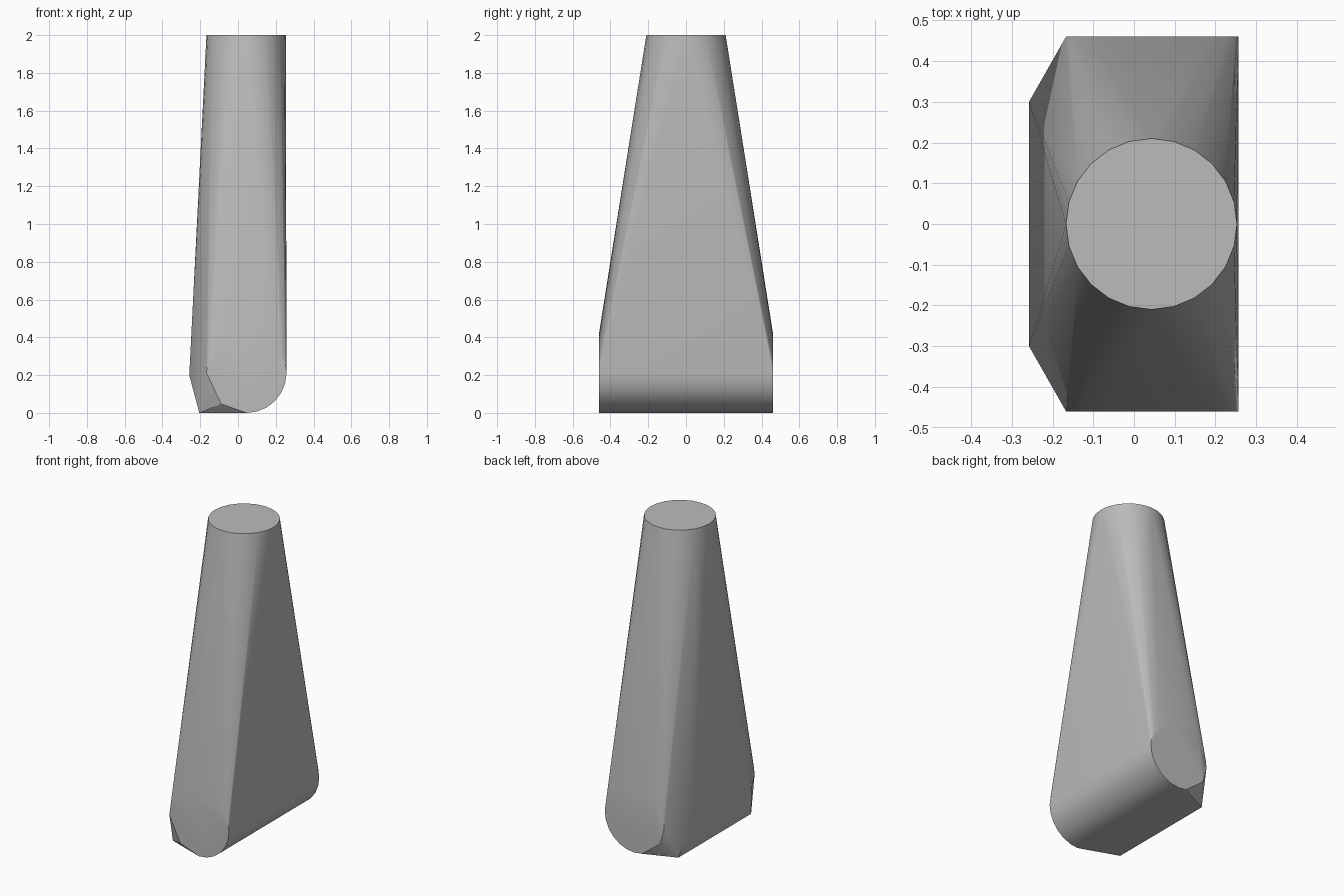
import bpy
import bmesh
from math import cos, sin, radians

cube = bpy.data.objects.get("Cube")
if cube:
    bpy.data.objects.remove(cube, do_unlink=True)


def make_material(name, colour):
    mat = bpy.data.materials.new(name)
    mat.use_nodes = True
    mat.diffuse_color = colour
    mat.node_tree.nodes["Principled BSDF"].inputs["Base Color"].default_value = colour
    return mat


def hull_object(name, points, mat):
    bm = bmesh.new()
    for p in points:
        bm.verts.new(p)
    res = bmesh.ops.convex_hull(bm, input=bm.verts[:])
    loose = {g for g in res["geom_interior"] + res["geom_unused"]
             if isinstance(g, bmesh.types.BMVert) and g.is_valid and not g.link_faces}
    bmesh.ops.delete(bm, geom=list(loose), context="VERTS")
    bmesh.ops.dissolve_limit(bm, angle_limit=radians(0.2),
                             verts=bm.verts[:], edges=bm.edges[:])
    bmesh.ops.recalc_face_normals(bm, faces=bm.faces[:])
    mesh = bpy.data.meshes.new(name)
    bm.to_mesh(mesh)
    bm.free()
    mesh.materials.append(mat)
    obj = bpy.data.objects.new(name, mesh)
    bpy.context.collection.objects.link(obj)
    return obj


# Round top end
CENTRE, RADIUS, STEP = 0.043, 0.21, 15
points = [(CENTRE + RADIUS * cos(radians(a)), RADIUS * sin(radians(a)), 2.0)
          for a in range(0, 360, STEP)]

# Rounded foot: a horizontal cylinder, with chamfered lower right corners
corner_angles = {-0.46: [-90, -129], 0.46: [-105, -150]}
for y, corners in corner_angles.items():
    for a in list(range(-90, 181, STEP)) + corners:
        points.append((CENTRE + 0.002 + 0.212 * cos(radians(a)), y,
                       0.212 + 0.212 * sin(radians(a))))

# Keel along the flat side
for y in (-1, 1):
    points += [(-0.258, 0.3 * y, 0.2), (-0.205, 0.37 * y, 0.0)]

grey = make_material("plain grey", (0.5, 0.5, 0.5, 1.0))
leg = hull_object("tapered_leg", points, grey)

bpy.ops.object.select_all(action="DESELECT")
leg.select_set(True)
bpy.context.view_layer.objects.active = leg
bpy.ops.object.shade_smooth_by_angle(angle=radians(30))
